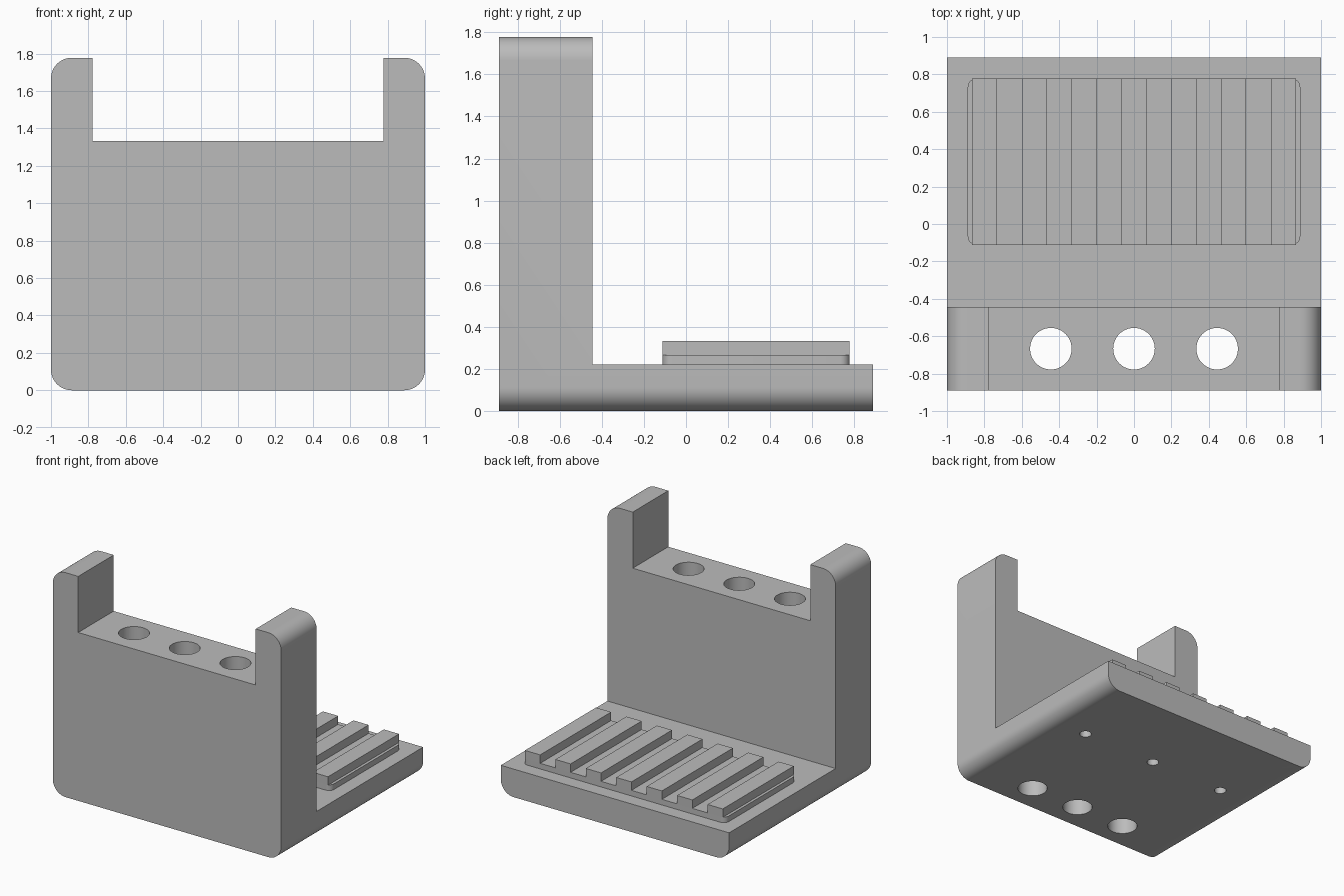
import bpy
import bmesh
from mathutils import Matrix

old = bpy.data.objects.get("Cube")
if old:
    bpy.data.objects.remove(old, do_unlink=True)

U = 2 / 90  # model is laid out on a grid of 90 units across

grey = bpy.data.materials.new("plain grey")
grey.use_nodes = True
grey.diffuse_color = (0.5, 0.5, 0.5, 1)
grey.node_tree.nodes["Principled BSDF"].inputs["Base Color"].default_value = (0.5, 0.5, 0.5, 1)


def finish(name, bm):
    mesh = bpy.data.meshes.new(name)
    bm.to_mesh(mesh)
    bm.free()
    mesh.materials.append(grey)
    obj = bpy.data.objects.new(name, mesh)
    bpy.context.collection.objects.link(obj)
    return obj


def box(name, low, high, axis=None, radius=0, segments=12):
    """Box between two corners, with the edges along one axis rounded."""
    bm = bmesh.new()
    bmesh.ops.create_cube(bm, size=1)
    for v in bm.verts:
        v.co = [(a + (b - a) * (c + 0.5)) * U for a, b, c in zip(low, high, v.co)]
    if axis is not None:
        edges = [e for e in bm.edges
                 if abs((e.verts[0].co - e.verts[1].co).normalized()[axis]) > 0.9]
        bmesh.ops.bevel(bm, geom=edges, offset=radius * U, offset_type='OFFSET',
                        segments=segments, profile=0.5, affect='EDGES')
    return finish(name, bm)


def cylinder(name, x, y, low, high, radius):
    bm = bmesh.new()
    place = Matrix.Translation((x * U, y * U, (low + high) / 2 * U))
    bmesh.ops.create_cone(bm, cap_ends=True, segments=48, radius1=radius * U,
                          radius2=radius * U, depth=(high - low) * U, matrix=place)
    return finish(name, bm)


def select_only(obj):
    bpy.ops.object.select_all(action='DESELECT')
    obj.select_set(True)
    bpy.context.view_layer.objects.active = obj


def cut(target, cutter):
    cutter.hide_render = True
    mod = target.modifiers.new("cut", 'BOOLEAN')
    mod.operation = 'DIFFERENCE'
    mod.solver = 'EXACT'
    mod.object = cutter
    select_only(target)
    bpy.ops.object.modifier_apply(modifier=mod.name)
    bpy.data.objects.remove(cutter, do_unlink=True)


# Body: rounded block carved into a base, an upright wall and two posts
body = box("stand_body", (-45, -40, 0), (45, 40, 80), axis=1, radius=5)
cut(body, box("rear_cutter", (-60, -20, 10), (60, 60, 100)))
cut(body, box("notch_cutter", (-35, -60, 60), (35, 0, 100)))

# Three holes down through the wall, and three small recesses under the base
for i in (-1, 0, 1):
    cut(body, cylinder("wall_hole_cutter", 20 * i, -30, -5, 70, 5))
    cut(body, cylinder("recess_cutter", 30 * i, 10, -5, 3, 2))

# Pad on the base with seven raised ribs
pad = box("pad", (-40, -5, 10), (40, 35, 12), axis=2, radius=2, segments=8)
for i in range(7):
    x = 12 * (i - 3)
    box(f"rib_{i + 1}", (x - 3, -5, 12), (x + 3, 35, 15))

# Smooth the rounded corners and holes while keeping edges crisp
for obj in (body, pad):
    select_only(obj)
    bpy.ops.object.shade_smooth_by_angle(angle=0.5)
